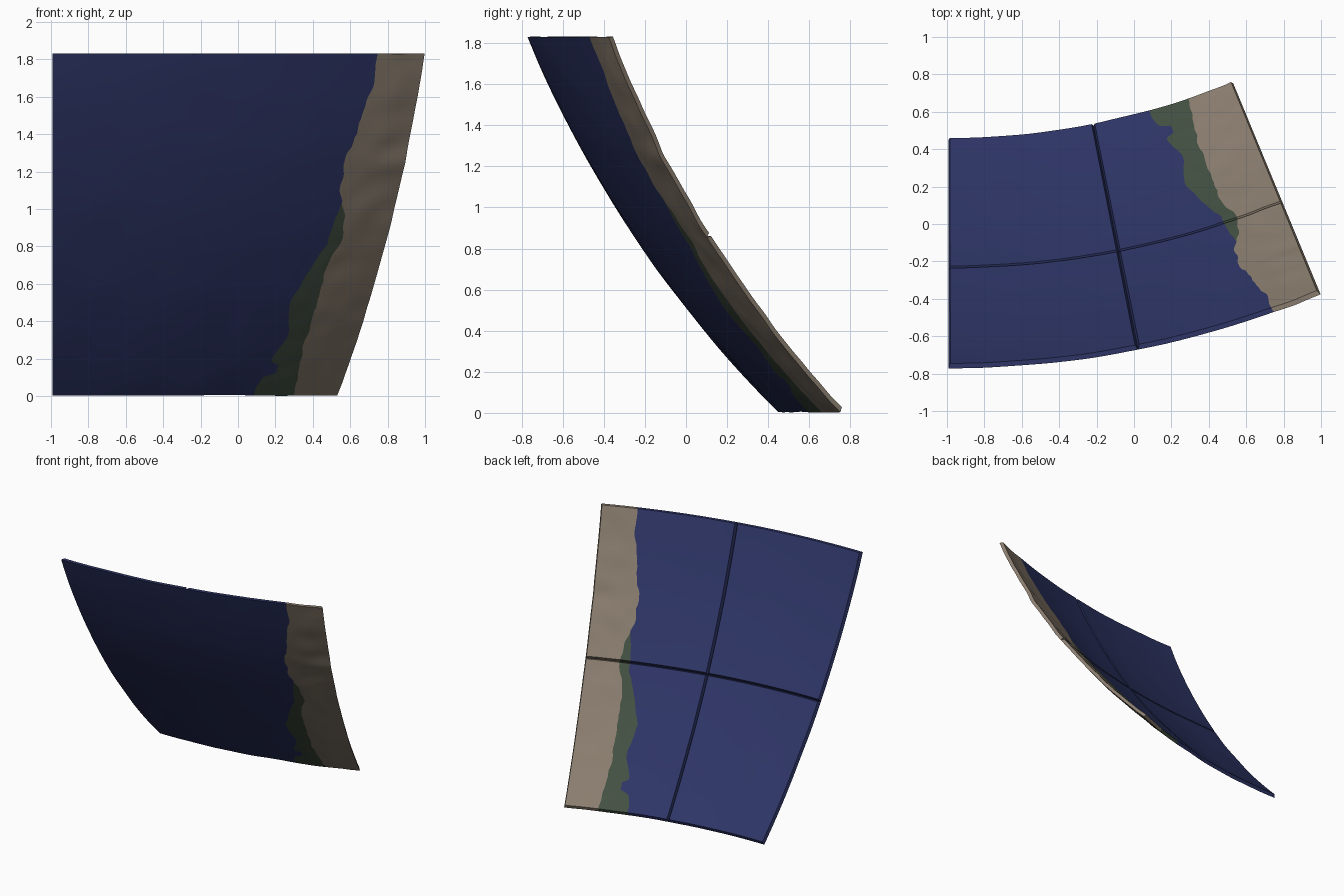
import bpy, bmesh, math
from mathutils import Vector, noise

if "Cube" in bpy.data.objects:
    bpy.data.objects.remove(bpy.data.objects["Cube"], do_unlink=True)


def make_material(name, rgb):
    m = bpy.data.materials.new(name)
    m.use_nodes = True
    colour = (*rgb, 1)
    m.diffuse_color = colour
    m.node_tree.nodes["Principled BSDF"].inputs["Base Color"].default_value = colour
    return m


materials = [make_material("sea_blue", (0.027, 0.036, 0.134)),
             make_material("forest_green", (0.057, 0.082, 0.055)),
             make_material("sand_brown", (0.255, 0.207, 0.158))]

# Sphere that the shell is cut from
CENTRE = Vector((-0.993, 4.43, 3.985))
RADIUS, THICKNESS = 5.63, 0.025
SPAN = math.radians(22.5)

# Coastlines as (v, u) pairs: v runs south to north, u runs west to east
GREEN_EDGE = [(0, .695), (.03, .70), (.06, .708), (.075, .758), (.1, .755),
              (.115, .72), (.155, .747), (.19, .76), (.3, .742), (.37, .773),
              (.427, .79), (.47, .815), (.555, .83), (.6, .84), (1, 1)]
SAND_EDGE = [(0, .838), (.158, .825), (.36, .83), (.42, .838), (.49, .862),
             (.57, .853), (.617, .826), (.71, .824), (.79, .842),
             (.916, .872), (1, .866)]


def lookup(table, v):
    for (v0, u0), (v1, u1) in zip(table, table[1:]):
        if v <= v1:
            return u0 + (u1 - u0) * (v - v0) / (v1 - v0)
    return table[-1][1]


def coasts(v):
    sand = lookup(SAND_EDGE, v) + 0.009 * noise.noise((v * 33, 5.3, 0.4))
    green = lookup(GREEN_EDGE, v) + 0.007 * noise.noise((v * 37, 1.7, 0.4))
    return min(green, sand), sand


def relief(u, v):
    """Height of the shell: almost flat sea, slightly rougher land."""
    sea = 0.004 * noise.noise((u * 7, v * 7, 2.5))
    land = min(1, max(0, (u - coasts(v)[0]) / 0.06))
    hill = math.exp(-((u - 0.97) / 0.06) ** 2 - ((v - 0.71) / 0.03) ** 2)
    rough = noise.noise((u * 14, v * 16, 7.1))
    return sea + land * (0.003 + 0.006 * rough + 0.015 * hill)


def on_sphere(u, v, r):
    lon, lat = u * SPAN, (2 - v) * SPAN
    return CENTRE + r * Vector((math.cos(lat) * math.sin(lon),
                                -math.cos(lat) * math.cos(lon),
                                -math.sin(lat)))


def columns(east, v):
    """Column positions of one row, plus the colour of each cell."""
    if not east:
        stops, counts = [0, 0.5], [16]
    else:
        stops, counts = [0.5, *coasts(v), 1], [10, 4, 8]
    us, colours = [stops[0]], []
    for k, n in enumerate(counts):
        a, b = stops[k], stops[k + 1]
        us += [a + (b - a) * (i + 1) / n for i in range(n)]
        colours += [k] * n
    return us, colours


def make_tile(name, east, north, rows=40):
    bm = bmesh.new()
    u_mid, v_mid = 0.25 + 0.5 * east, 0.25 + 0.5 * north
    outer, inner = [], []
    for j in range(rows + 1):
        v = 0.5 * north + 0.5 * j / rows
        us, colours = columns(east, v)
        heights = [RADIUS + relief(u, v) for u in us]
        outer.append([bm.verts.new(on_sphere(u, v, r)) for u, r in zip(us, heights)])
        # inner skin is slightly smaller so seams open as grooves
        inner.append([bm.verts.new(on_sphere(u_mid + (u - u_mid) * 0.978,
                                             v_mid + (v - v_mid) * 0.983,
                                             r - THICKNESS))
                      for u, r in zip(us, heights)])
    n = len(colours)

    def face(corners, colour):
        bm.faces.new(corners).material_index = colour

    # outer and inner skins
    for j in range(rows):
        for i, colour in enumerate(colours):
            for g, step in ((outer, 1), (inner, -1)):
                face([g[j][i], g[j][i + 1], g[j + 1][i + 1], g[j + 1][i]][::step], colour)
    # south and north walls
    for i, colour in enumerate(colours):
        face([inner[0][i], inner[0][i + 1], outer[0][i + 1], outer[0][i]], colour)
        face([outer[-1][i], outer[-1][i + 1], inner[-1][i + 1], inner[-1][i]], colour)
    # west and east walls
    for j in range(rows):
        face([outer[j][0], outer[j + 1][0], inner[j + 1][0], inner[j][0]], colours[0])
        face([inner[j][n], inner[j + 1][n], outer[j + 1][n], outer[j][n]], colours[-1])

    # close up the strip where the green belt has no width
    bmesh.ops.remove_doubles(bm, verts=bm.verts[:], dist=0.0004)
    bmesh.ops.recalc_face_normals(bm, faces=bm.faces[:])
    mesh = bpy.data.meshes.new(name)
    bm.to_mesh(mesh)
    bm.free()
    for m in materials:
        mesh.materials.append(m)
    tile = bpy.data.objects.new(name, mesh)
    bpy.context.collection.objects.link(tile)
    return tile


tiles = [make_tile(f"{ns}_{ew}_shell_tile", east, north)
         for north, ns in enumerate(("south", "north"))
         for east, ew in enumerate(("west", "east"))]

bpy.ops.object.select_all(action="DESELECT")
for tile in tiles:
    tile.select_set(True)
bpy.context.view_layer.objects.active = tiles[0]
bpy.ops.object.shade_smooth_by_angle(angle=math.radians(25))
